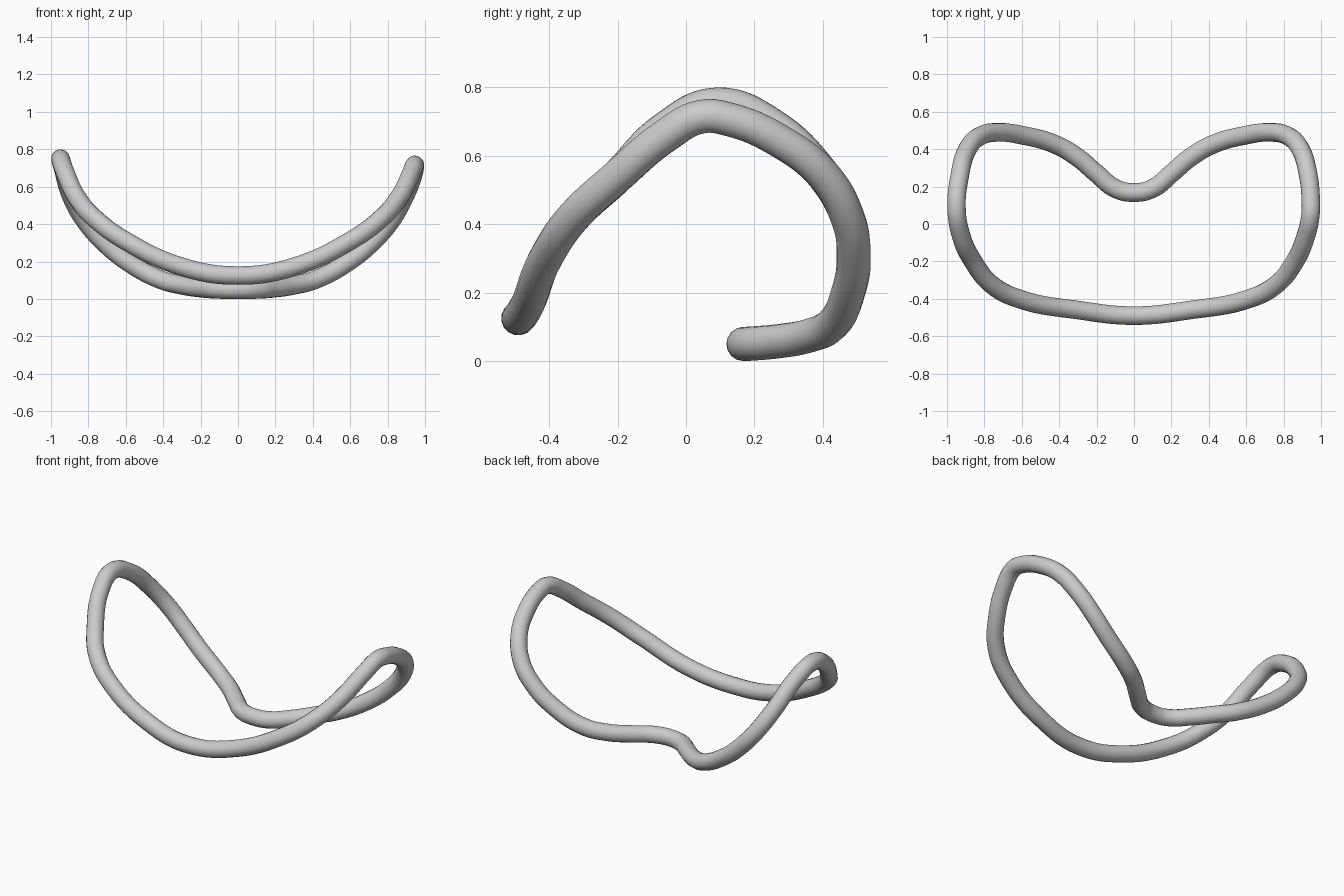
import bpy

if "Cube" in bpy.data.objects:
    bpy.data.objects.remove(bpy.data.objects["Cube"])

# Centreline of one half: back dip -> side, then side -> front middle
back = [(0.1, 0.19, 0.051), (0.2, 0.27, 0.058), (0.3, 0.355, 0.073), (0.42, 0.425, 0.105),
        (0.6, 0.475, 0.205), (0.72, 0.49, 0.305), (0.82, 0.472, 0.42), (0.89, 0.4, 0.545)]
front = [(0.86, -0.2, 0.54), (0.76, -0.325, 0.425), (0.6, -0.405, 0.31), (0.3, -0.46, 0.172)]
# The two raised ends differ slightly: the right one is flattened
right_end = [(0.93, 0.27, 0.645), (0.945, 0.13, 0.705), (0.943, 0.045, 0.714), (0.92, -0.06, 0.658)]
left_end = [(-0.933, 0.25, 0.69), (-0.949, 0.09, 0.75), (-0.925, -0.06, 0.68)]


def mirror(points):
    return [(-x, y, z) for x, y, z in points]


path = [(0, 0.168, 0.05)] + back + right_end + front + [(0, -0.49, 0.125)]
path += mirror(front)[::-1] + left_end[::-1] + mirror(back)[::-1]

# Closed round tube swept along the path
curve = bpy.data.curves.new("bent_ring", 'CURVE')
curve.dimensions = '3D'
curve.bevel_depth = 0.05
curve.bevel_resolution = 6
curve.resolution_u = 8
spline = curve.splines.new('BEZIER')
spline.bezier_points.add(len(path) - 1)
for point, co in zip(spline.bezier_points, path):
    point.co = co
    point.handle_left_type = point.handle_right_type = 'AUTO'
spline.use_cyclic_u = True
spline.use_smooth = True

ring = bpy.data.objects.new("bent_ring", curve)
bpy.context.collection.objects.link(ring)
bpy.context.view_layer.objects.active = ring
ring.select_set(True)
bpy.context.view_layer.update()
bpy.ops.object.convert(target='MESH')
bpy.ops.object.shade_smooth()
